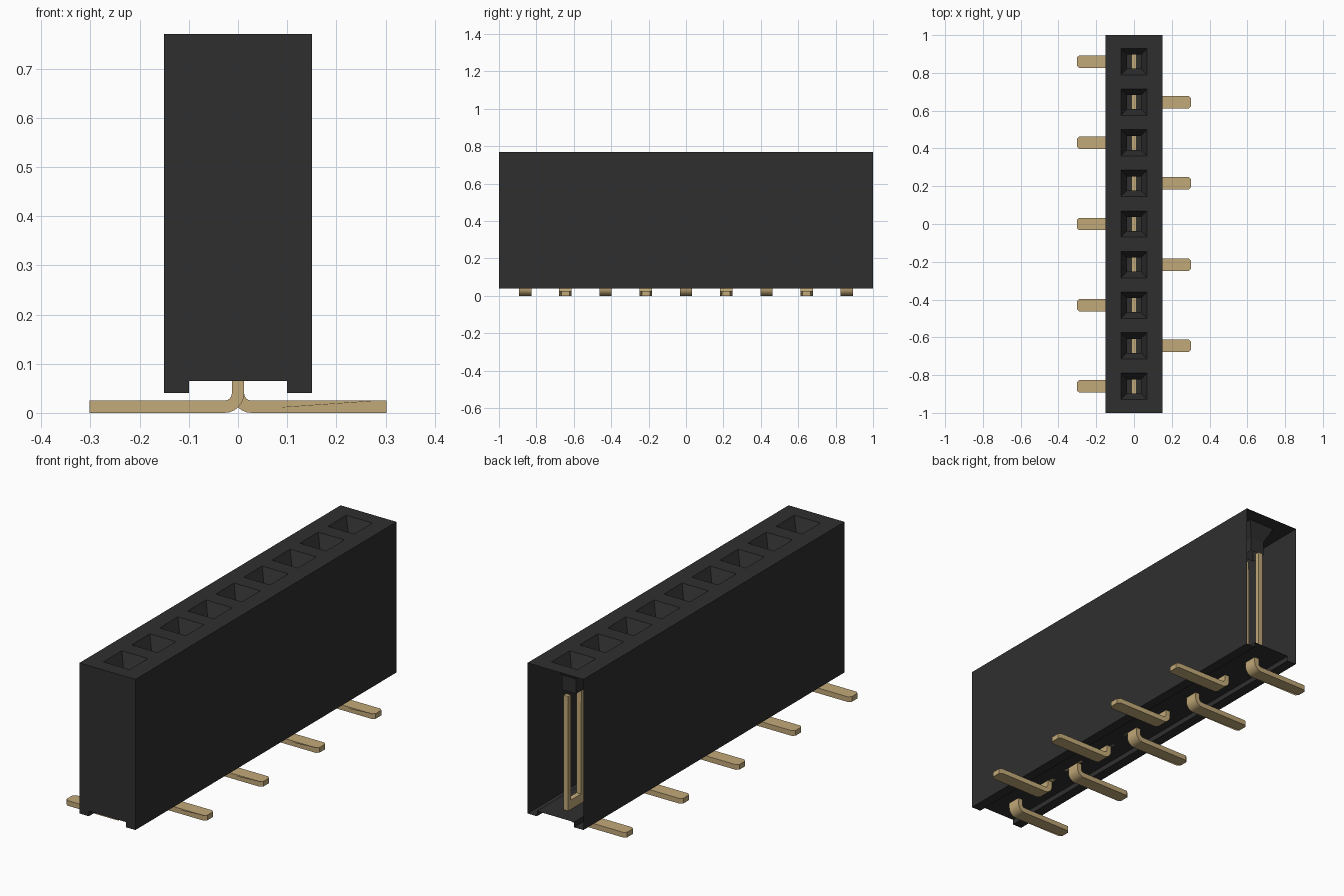
import bpy
import bmesh
import math

if "Cube" in bpy.data.objects:
    bpy.data.objects.remove(bpy.data.objects["Cube"], do_unlink=True)


def material(name, rgb):
    m = bpy.data.materials.new(name)
    m.use_nodes = True
    m.diffuse_color = (*rgb, 1)
    bsdf = m.node_tree.nodes["Principled BSDF"]
    bsdf.inputs["Base Color"].default_value = (*rgb, 1)
    bsdf.inputs["Roughness"].default_value = 0.6
    return m


BLACK = material("black plastic", (0.028, 0.028, 0.028))
GOLD = material("gold metal", (0.54, 0.40, 0.19))

COUNT, PITCH = 9, 0.215
HALF_W, TOP, FLOOR, BOTTOM = 0.15, 0.77, 0.065, 0.04
PIN_Y = [(i - (COUNT - 1) / 2) * PITCH for i in range(COUNT)]


def finish(bm, name, mat, smooth=False):
    bmesh.ops.remove_doubles(bm, verts=bm.verts, dist=1e-5)
    mesh = bpy.data.meshes.new(name)
    bm.to_mesh(mesh)
    bm.free()
    mesh.materials.append(mat)
    ob = bpy.data.objects.new(name, mesh)
    bpy.context.collection.objects.link(ob)
    if smooth:
        bpy.context.view_layer.objects.active = ob
        ob.select_set(True)
        bpy.ops.object.shade_smooth_by_angle(angle=math.radians(35))
        ob.select_set(False)
    return ob


def rect(bm, hx, y0, y1, z):
    return [bm.verts.new(p) for p in
            ((-hx, y0, z), (hx, y0, z), (hx, y1, z), (-hx, y1, z))]


def prism(bm, points, place, half):
    """Extrude a closed 2D outline to both sides; place(u, v, w) gives 3D."""
    a = [bm.verts.new(place(u, v, -half)) for u, v in points]
    b = [bm.verts.new(place(u, v, half)) for u, v in points]
    bm.faces.new(a)
    bm.faces.new(b[::-1])
    n = len(points)
    for i in range(n):
        j = (i + 1) % n
        bm.faces.new((a[i], b[i], b[j], a[j]))


# Housing: hollow shell, notched underneath, open at the back end
bm = bmesh.new()
profile = [(-HALF_W, BOTTOM), (-0.1, BOTTOM), (-0.1, FLOOR), (0.1, FLOOR),
           (0.1, BOTTOM), (HALF_W, BOTTOM), (HALF_W, TOP), (-HALF_W, TOP)]
front = [bm.verts.new((x, -1, z)) for x, z in profile]
back = [bm.verts.new((x, 1, z)) for x, z in profile]
bm.faces.new(front)
for i in range(len(profile)):
    j = (i + 1) % len(profile)
    if i != 6:  # the top is built with its sockets below
        bm.faces.new((front[i], back[i], back[j], front[j]))

# Top face with a funnel and a short shaft for every socket
for i, y in enumerate(PIN_Y):
    y0 = -1 if i == 0 else y - PITCH / 2
    y1 = 1 if i == COUNT - 1 else y + PITCH / 2
    rings = [rect(bm, HALF_W, y0, y1, TOP)]
    for h, z in ((0.07, TOP), (0.037, 0.70), (0.037, 0.63)):
        rings.append(rect(bm, h, y - h, y + h, z))
    for outer, inner in zip(rings, rings[1:]):
        for k in range(4):
            m = (k + 1) % 4
            bm.faces.new((outer[k], outer[m], inner[m], inner[k]))
finish(bm, "housing", BLACK)

# Foot outline: stem, rounded bend, flat foot with a narrowed tip
T, R_IN, R_OUT, STEM_TOP = 0.0125, 0.015, 0.04, 0.08
CX, CZ = T + R_IN, R_OUT
STEPS = 6


def arc(r, start, end):
    out = []
    for i in range(STEPS + 1):
        a = math.radians(start + (end - start) * i / STEPS)
        out.append((CX + r * math.cos(a), CZ + r * math.sin(a)))
    return out


foot = ([(-T, STEM_TOP)] + arc(R_OUT, 180, 270) + [(0.29, 0), (0.302, 0),
        (0.302, 2 * T), (0.29, 2 * T)] + arc(R_IN, 270, 180) + [(T, STEM_TOP)])

# Fork outline: base bridge with two upright tines
half_fork = [(0.06, 0.065), (0.06, 0.62), (0.04, 0.62), (0.038, 0.11)]
fork = half_fork + [(-y, z) for y, z in reversed(half_fork)]

for i, y in enumerate(PIN_Y):
    side = -1 if i % 2 == 0 else 1
    bm = bmesh.new()
    prism(bm, foot, lambda u, v, w: (side * u, w, v), 0.033)
    for v in bm.verts:
        if abs(v.co.x) > 0.3:
            v.co.y *= 0.65
    prism(bm, fork, lambda u, v, w: (w, u, v), T)
    bmesh.ops.recalc_face_normals(bm, faces=bm.faces)
    ob = finish(bm, f"contact_pin_{i + 1}", GOLD, smooth=True)
    ob.location.y = y
